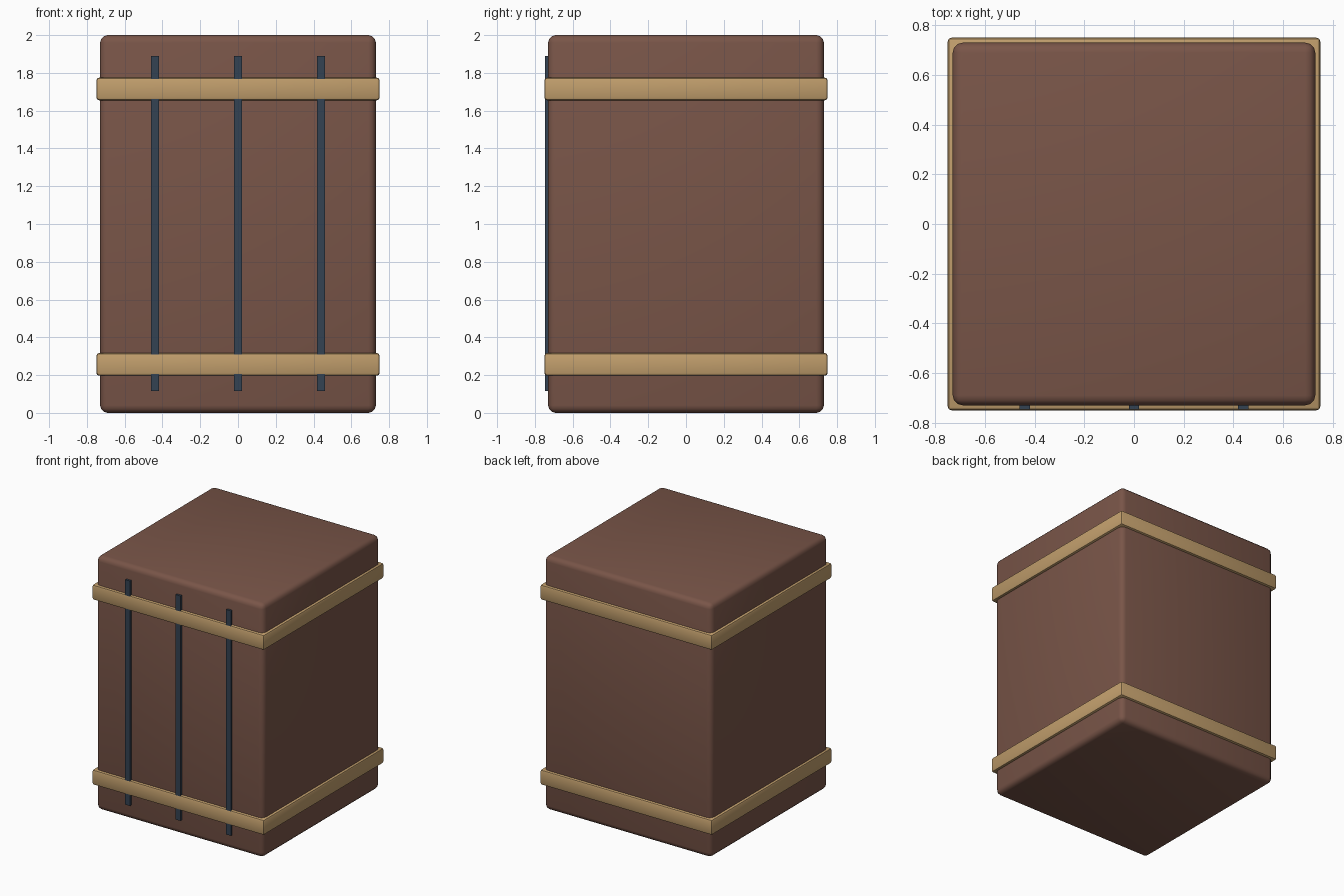
import bpy
import math

if "Cube" in bpy.data.objects:
    bpy.data.objects.remove(bpy.data.objects["Cube"])


def material(name, rgb):
    m = bpy.data.materials.new(name)
    lin = [((c / 255 + 0.055) / 1.055) ** 2.4 for c in rgb]
    m.diffuse_color = (*lin, 1)
    m.use_nodes = True
    m.node_tree.nodes["Principled BSDF"].inputs["Base Color"].default_value = m.diffuse_color
    return m


BROWN = material("brown wood", (121, 85, 72))
TAN = material("tan band", (193, 158, 108))
SLATE = material("dark slate", (52, 66, 82))


def box(name, x, y, z, mat, bevel=0, segments=3):
    """Box from (min, max) ranges, with optional rounded edges."""
    ranges = (x, y, z)
    bpy.ops.mesh.primitive_cube_add(size=1, location=[(a + b) / 2 for a, b in ranges])
    ob = bpy.context.object
    ob.name = name
    ob.scale = [b - a for a, b in ranges]
    bpy.ops.object.transform_apply(location=False, rotation=False, scale=True)
    ob.data.materials.append(mat)
    if bevel:
        mod = ob.modifiers.new("rounded edges", 'BEVEL')
        mod.width = bevel
        mod.segments = segments
        bpy.ops.object.modifier_apply(modifier=mod.name)
        bpy.ops.object.shade_smooth_by_angle(angle=math.radians(35))
    return ob


# Main crate body
box("crate_body", (-0.73, 0.73), (-0.73, 0.73), (0, 2), BROWN, 0.04)

# Bands around the body
for name, z in (("lower_band", 0.257), ("upper_band", 1.715)):
    box(name, (-0.75, 0.75), (-0.75, 0.75), (z - 0.06, z + 0.06), TAN, 0.015, 2)

# Thin vertical strips on the front
for name, x in (("left_strip", -0.44), ("middle_strip", 0), ("right_strip", 0.44)):
    box(name, (x - 0.021, x + 0.021), (-0.747, -0.715), (0.117, 1.89), SLATE)
